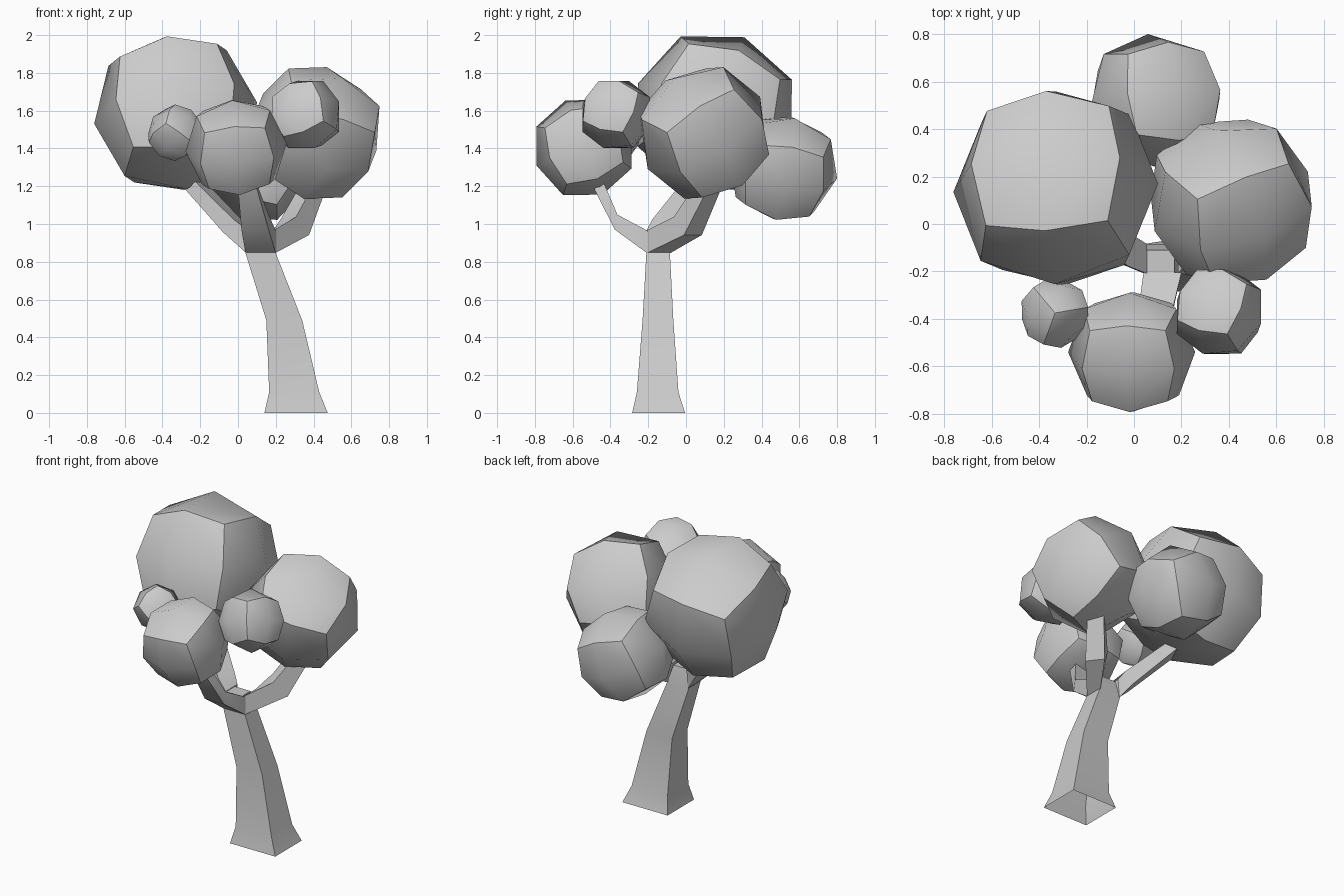
import bpy, math
from mathutils import Vector, Matrix

cube = bpy.data.objects.get("Cube")
if cube:
    bpy.data.objects.remove(cube, do_unlink=True)

grey = bpy.data.materials.new("plain_grey")
grey.use_nodes = True
grey.diffuse_color = (0.6, 0.6, 0.6, 1)
grey.node_tree.nodes["Principled BSDF"].inputs["Base Color"].default_value = (0.6, 0.6, 0.6, 1)


def activate(obj):
    bpy.ops.object.select_all(action='DESELECT')
    obj.select_set(True)
    bpy.context.view_layer.objects.active = obj


def loft(name, rings, cap_start, cap_end):
    """Skin a list of four-cornered rings into one tube."""
    verts = [v for ring in rings for v in ring]
    faces = []
    for k in range(len(rings) - 1):
        a = 4 * k
        for i in range(4):
            j = (i + 1) % 4
            faces.append((a + i, a + j, a + 4 + j, a + 4 + i))
    if cap_start:
        faces.append((3, 2, 1, 0))
    if cap_end:
        n = len(verts) - 4
        faces.append((n, n + 1, n + 2, n + 3))
    mesh = bpy.data.meshes.new(name)
    mesh.from_pydata(verts, [], faces)
    mesh.materials.append(grey)
    obj = bpy.data.objects.new(name, mesh)
    bpy.context.collection.objects.link(obj)
    activate(obj)
    bpy.ops.object.shade_smooth_by_angle(angle=math.radians(35))


def branch(name, sections):
    """Each section: centre, half width, half thickness, heading and pitch in degrees."""
    rings = []
    for centre, w, t, heading, pitch in sections:
        a, p = math.radians(heading), math.radians(pitch)
        out = Vector((math.cos(a), math.sin(a), 0))
        side = Vector((-out.y, out.x, 0))
        up = Vector((0, 0, math.cos(p))) - out * math.sin(p)
        rings.append([Vector(centre) + side * w * sx + up * t * sz
                      for sx, sz in ((-1, -1), (1, -1), (1, 1), (-1, 1))])
    loft(name, rings, True, True)


def leaf_ball(name, centre, radius, face_x, face_z):
    """Rounded cube whose sides point along two given directions."""
    x = Vector(face_x).normalized()
    z = Vector(face_z)
    z = (z - x * z.dot(x)).normalized()
    y = z.cross(x)
    bpy.ops.mesh.primitive_cube_add(size=2)
    obj = bpy.context.object
    obj.name = obj.data.name = name
    obj.data.materials.append(grey)
    sub = obj.modifiers.new("round", 'SUBSURF')
    sub.levels = sub.render_levels = 1
    activate(obj)
    bpy.ops.object.modifier_apply(modifier=sub.name)
    # Scale so the outermost corner lies on the wanted radius
    reach = max(v.co.length for v in obj.data.vertices)
    turn = Matrix((x, y, z)).transposed().to_4x4()
    obj.data.transform(Matrix.Translation(centre) @ turn @ Matrix.Scale(radius / reach, 4))
    bpy.ops.object.shade_smooth_by_angle(angle=math.radians(43))


# Trunk: leaning, flared at the foot, open underneath, narrowing into the fork
trunk = [(0.14, 0.475, -0.285, -0.005, 0), (0.165, 0.43, -0.26, -0.04, 0.11),
         (0.15, 0.34, -0.23, -0.067, 0.49), (0.04, 0.2, -0.21, -0.085, 0.845),
         (0.05, 0.17, -0.205, -0.11, 0.96)]
loft("trunk", [[(x0, y0, z), (x1, y0, z), (x1, y1, z), (x0, y1, z)]
               for x0, x1, y0, y1, z in trunk], False, True)

# Three forked branches
branch("front_branch", [((0.12, -0.205, 0.905), 0.08, 0.06, -90, 0),
                        ((0.09, -0.37, 1.01), 0.072, 0.04, -90, 10),
                        ((0.05, -0.46, 1.2), 0.05, 0.03, -90, 65)])
branch("left_branch", [((0.19, -0.147, 0.905), 0.0625, 0.06, 0, 5),
                       ((0.305, 0.01, 0.99), 0.06, 0.065, 38, 42),
                       ((0.4, 0.12, 1.2), 0.05, 0.045, 45, 70)])
branch("right_branch", [((0.05, -0.147, 0.905), 0.0625, 0.06, 180, 5),
                        ((-0.03, -0.11, 0.99), 0.062, 0.045, 160, 40),
                        ((-0.26, 0.07, 1.24), 0.05, 0.035, 147, 45)])

# Foliage
leaf_ball("large_right_foliage", (-0.33, 0.152, 1.587), 0.449, (0.99, 0.04, 0.13), (-0.13, 0.36, 0.92))
leaf_ball("left_foliage", (0.41, 0.095, 1.482), 0.37, (0.9, 0.35, -0.26), (0.43, -0.42, 0.79))
leaf_ball("front_foliage", (-0.01, -0.54, 1.405), 0.277, (0.99, 0, 0.08), (0, -0.36, 0.93))
leaf_ball("back_foliage", (0.09, 0.515, 1.295), 0.301, (0.92, 0.03, -0.38), (0.36, 0.21, 0.91))
leaf_ball("small_left_foliage", (0.358, -0.37, 1.58), 0.202, (0.9, -0.25, 0.35), (-0.25, 0.35, 0.9))
leaf_ball("small_right_foliage", (-0.333, -0.375, 1.483), 0.15, (0.525, -0.625, 0.577), (-0.8, -0.14, 0.577))
